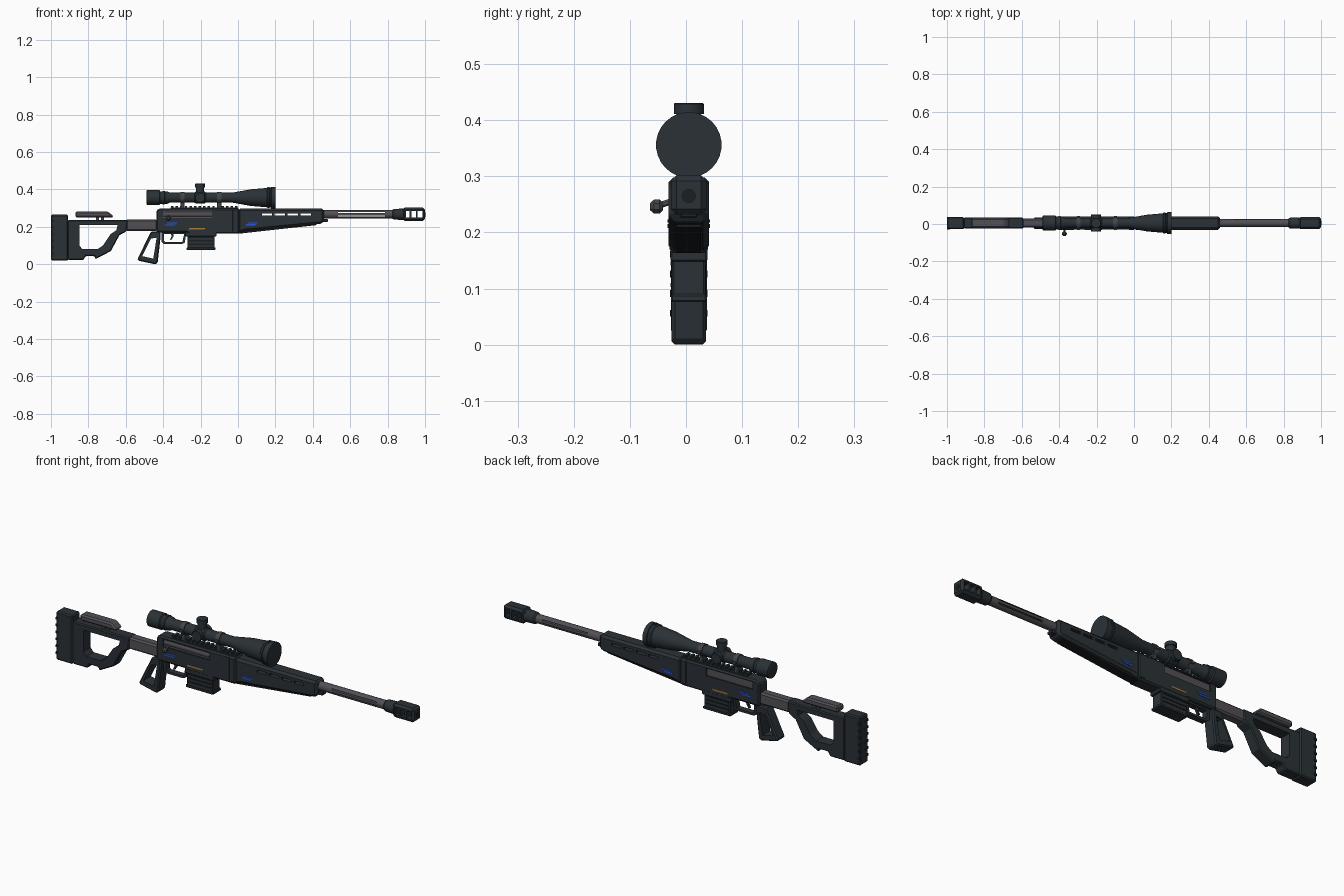
import bpy, bmesh, math
from mathutils import Matrix, Vector

if "Cube" in bpy.data.objects:
    bpy.data.objects.remove(bpy.data.objects["Cube"])

YC = 0.005  # centre plane of the model


def material(name, rgb):
    m = bpy.data.materials.new(name)
    m.diffuse_color = (*rgb, 1)
    m.use_nodes = True
    m.node_tree.nodes["Principled BSDF"].inputs["Base Color"].default_value = m.diffuse_color
    return m


SLATE = material("dark slate", (0.023, 0.031, 0.037))
BLACK = material("near black", (0.010, 0.013, 0.015))
GREY = material("gunmetal grey", (0.085, 0.080, 0.092))
RING = material("ring grey", (0.055, 0.060, 0.065))
BLUE = material("blue accent", (0.02, 0.10, 0.75))
BRASS = material("brass", (0.40, 0.20, 0.04))


def finish(name, bm, mat, bevel=0, smooth=False):
    bmesh.ops.recalc_face_normals(bm, faces=bm.faces)
    me = bpy.data.meshes.new(name)
    bm.to_mesh(me)
    bm.free()
    me.materials.append(mat)
    ob = bpy.data.objects.new(name, me)
    bpy.context.collection.objects.link(ob)
    if smooth:
        bpy.context.view_layer.objects.active = ob
        ob.select_set(True)
        bpy.ops.object.shade_smooth_by_angle(angle=math.radians(32))
        ob.select_set(False)
    if bevel:
        b = ob.modifiers.new("bevel", 'BEVEL')
        b.width = bevel
        b.segments = 1
        b.limit_method = 'ANGLE'
        b.angle_limit = math.radians(40)
    return ob


def prism(name, pts, half, mat, bevel=0, y=YC):
    """Side profile in x, z pushed out to both sides of y."""
    bm = bmesh.new()
    f = bm.faces.new([bm.verts.new((x, y - half, z)) for x, z in pts])
    r = bmesh.ops.extrude_face_region(bm, geom=[f])
    vs = [v for v in r["geom"] if isinstance(v, bmesh.types.BMVert)]
    bmesh.ops.translate(bm, verts=vs, vec=(0, 2 * half, 0))
    return finish(name, bm, mat, bevel)


def box(name, x0, x1, z0, z1, half, mat, bevel=0, y=YC):
    return prism(name, [(x0, z0), (x1, z0), (x1, z1), (x0, z1)], half, mat, bevel, y)


def lathe(name, profile, origin, axis, mat, n=24):
    """Profile of (distance along axis, radius), turned about the axis."""
    bm = bmesh.new()
    rot = Vector((0, 0, 1)).rotation_difference(Vector(axis)).to_matrix().to_4x4()
    rings = []
    for d, r in profile:
        rings.append([bm.verts.new((r * math.cos(2 * math.pi * (i + .5) / n),
                                    r * math.sin(2 * math.pi * (i + .5) / n), d)) for i in range(n)])
    for a, b in zip(rings, rings[1:]):
        for i in range(n):
            bm.faces.new((a[i], a[(i + 1) % n], b[(i + 1) % n], b[i]))
    bm.faces.new(rings[0])
    bm.faces.new(rings[-1])
    bmesh.ops.transform(bm, matrix=Matrix.Translation(origin) @ rot, verts=bm.verts)
    return finish(name, bm, mat, smooth=n > 10)


def cut(ob, cutters):
    for c in cutters:
        c.hide_render = True
        c.hide_viewport = True
        m = ob.modifiers.new("cut", 'BOOLEAN')
        m.operation = 'DIFFERENCE'
        m.solver = 'EXACT'
        m.object = c


X = (1, 0, 0)

# Stock: butt pad, open frame, cheek rest and tube
box("butt_pad", -1.0, -0.908, 0.02, 0.265, 0.032, SLATE, 0.006)
for i in range(6):
    z = 0.05 + i * 0.035
    box("butt_pad_rib", -1.0, -0.985, z, z + 0.012, 0.0335, BLACK)
stock = prism("stock_frame", [(-.91, .237), (-.59, .237), (-.596, .176), (-.634, .155), (-.68, .07),
                              (-.762, .027), (-.767, .043), (-.815, .043), (-.826, .022), (-.91, .022)],
              0.029, SLATE, 0.005)
cut(stock, [prism("stock_cutter", [(-.848, .209), (-.644, .209), (-.65, .182), (-.682, .16), (-.72, .102),
                                   (-.751, .08), (-.832, .08), (-.848, .10)], 0.1, SLATE)])
prism("cheek_rest", [(-.87, .25), (-.665, .25), (-.672, .262), (-.695, .282), (-.87, .282)], 0.026, GREY, 0.008)
for x in (-.75, -.725):
    box("cheek_rest_post", x - .008, x + .008, .23, .255, 0.012, GREY)
box("stock_tube", -.60, -.43, .178, .238, 0.025, GREY, 0.008)

# Receiver with a window showing the bolt
receiver = prism("receiver", [(-.437, .17), (-.275, .17), (-.26, .163), (.005, .163), (.005, .297), (-.425, .297),
                              (-.437, .285)], 0.034, SLATE, 0.007)
cut(receiver, [box("window_cutter", -.40, -.14, .248, .286, 0.1, SLATE)])
box("bolt_body", -.405, -.135, .244, .290, 0.026, GREY)
lathe("bolt_sleeve", [(0, .017), (.255, .017)], (-.398, YC - .014, .267), X, GREY, 16)
lathe("bolt_handle", [(0, .006), (.035, .006)], (-.372, YC - .022, .258), (0, -.95, -.3), GREY, 8)
lathe("bolt_knob", [(0, .007), (.006, .0135), (.016, .0135), (.023, .007)], (-.372, -.041, .246), (0, -1, 0), RING, 8)
box("receiver_joint", -.035, .008, .168, .298, 0.036, SLATE, 0.008)

# Trigger, guard and open grip
guard = prism("trigger_guard", [(-.41, .172), (-.275, .172), (-.285, .115), (-.30, .107), (-.395, .107), (-.41, .12)],
              0.015, SLATE)
cut(guard, [prism("guard_cutter", [(-.395, .162), (-.288, .162), (-.297, .118), (-.388, .118), (-.395, .125)],
                  0.1, SLATE)])
prism("trigger", [(-.362, .172), (-.343, .172), (-.345, .148), (-.357, .13), (-.364, .132), (-.355, .15)],
      0.006, SLATE)
grip = prism("grip", [(-.465, .175), (-.413, .175), (-.415, .135), (-.43, .005), (-.445, 0), (-.537, .02),
                      (-.535, .033)], 0.031, SLATE, 0.006)
cut(grip, [prism("grip_cutter", [(-.466, .137), (-.435, .142), (-.453, .03), (-.512, .043)], 0.1, SLATE)])

# Magazine with ribs and base plate
box("magazine", -.27, -.125, .085, .172, 0.030, SLATE, 0.004)
box("magazine_base", -.275, -.12, .076, .090, 0.032, SLATE, 0.003)
for z in (.103, .122, .141):
    box("magazine_rib", -.262, -.133, z, z + .007, 0.0325, BLACK)
box("magazine_collar", -.28, -.115, .148, .172, 0.033, SLATE, 0.003)

# Handguard with four vent slots
handguard = prism("handguard", [(0, .166), (.04, .178), (.44, .216), (.46, .225), (.46, .297), (0, .297)],
                  0.036, SLATE, 0.011)
slots = []
for i in range(4):
    x = .127 + i * .069
    slots.append(box("slot_cutter", x, x + .055, .260, .272, 0.1, SLATE))
cut(handguard, slots)
box("handguard_foot", .45, .48, .226, .243, 0.016, SLATE, 0.003)
prism("handguard_keel", [(0, .163), (.03, .166), (.42, .209), (.42, .225), (0, .2)], 0.022, BLACK)

# Barrel with long flutes
barrel = lathe("barrel", [(0, .022), (.40, .022)], (.44, YC, .267), X, GREY, 16)
cut(barrel, [box("flute_cutter", .535, .785, z - .003, z + .003, 0.1, GREY) for z in (.258, .276)])

# Muzzle brake with three ports
lathe("brake_collar", [(0, .023), (.008, .029), (.06, .031)], (.825, YC, .267), X, SLATE, 16)
brake = box("muzzle_brake", .88, 1.0, .232, .302, 0.032, SLATE, 0.010)
ports = [box("port_cutter", x, x + w, .249, .285, 0.1, SLATE)
         for x, w in ((.898, .02), (.928, .023), (.961, .025))]
cut(brake, ports)
lathe("muzzle_bore", [(0, .013), (.004, .013)], (.998, YC, .265), X, BLACK, 16)

# Toothed rail
box("rail", -.36, 0, .292, .302, 0.018, SLATE)
for i in range(15):
    x = -.358 + i * .0245
    box("rail_tooth", x, x + .013, .300, .311, 0.019, SLATE)

# Scope body, turned in one piece
SZ = .356
lathe("scope_body", [(-.49, .034), (-.487, .040), (-.42, .040), (-.416, .034), (-.405, .034), (-.403, .037),
                     (-.393, .037), (-.391, .034), (-.38, .034), (-.365, .027), (-.03, .027), (.07, .045),
                     (.155, .052), (.16, .057), (.168, .057), (.170, .054), (.176, .054), (.178, .0585),
                     (.2, .0585)], (0, YC, SZ), X, SLATE, 28)
# Turrets: one on top, one on each side
lathe("turret_hub", [(0, .027), (.006, .032), (.054, .032), (.06, .027)], (-.232, YC, SZ), X, SLATE)
for axis, reach in (((0, 0, 1), .075), ((0, 1, 0), .046), ((0, -1, 0), .046)):
    lathe("turret", [(0, .022), (reach - .020, .022), (reach - .020, .027), (reach - .002, .027), (reach, .025)],
          (-.203, YC, SZ), axis, SLATE, 20)
# Mount rings
for x in (-.297, -.10):
    lathe("scope_ring", [(-.011, .031), (.011, .031)], (x, YC, SZ), X, RING)
    box("ring_foot", x - .011, x + .011, .300, .340, 0.018, RING, 0.002)
    box("ring_clamp", x - .008, x + .008, .350, .362, 0.037, RING)

# Coloured marks on both sides
for s in (-1, 1):
    def mark(name, x, z, w, h, mat, out):
        prism(name, [(x, z), (x + w, z), (x + w + .008, z + h), (x + .008, z + h)], .002, mat, y=YC + s * out)
    mark("blue_mark", -.395, .207, .055, .006, BLUE, .034)
    mark("blue_mark", -.385, .217, .055, .005, BLUE, .034)
    mark("blue_mark", .04, .208, .05, .007, BLUE, .036)
    mark("blue_mark", .05, .218, .05, .005, BLUE, .036)
    mark("brass_strip", -.265, .186, .085, .008, BRASS, .034)
